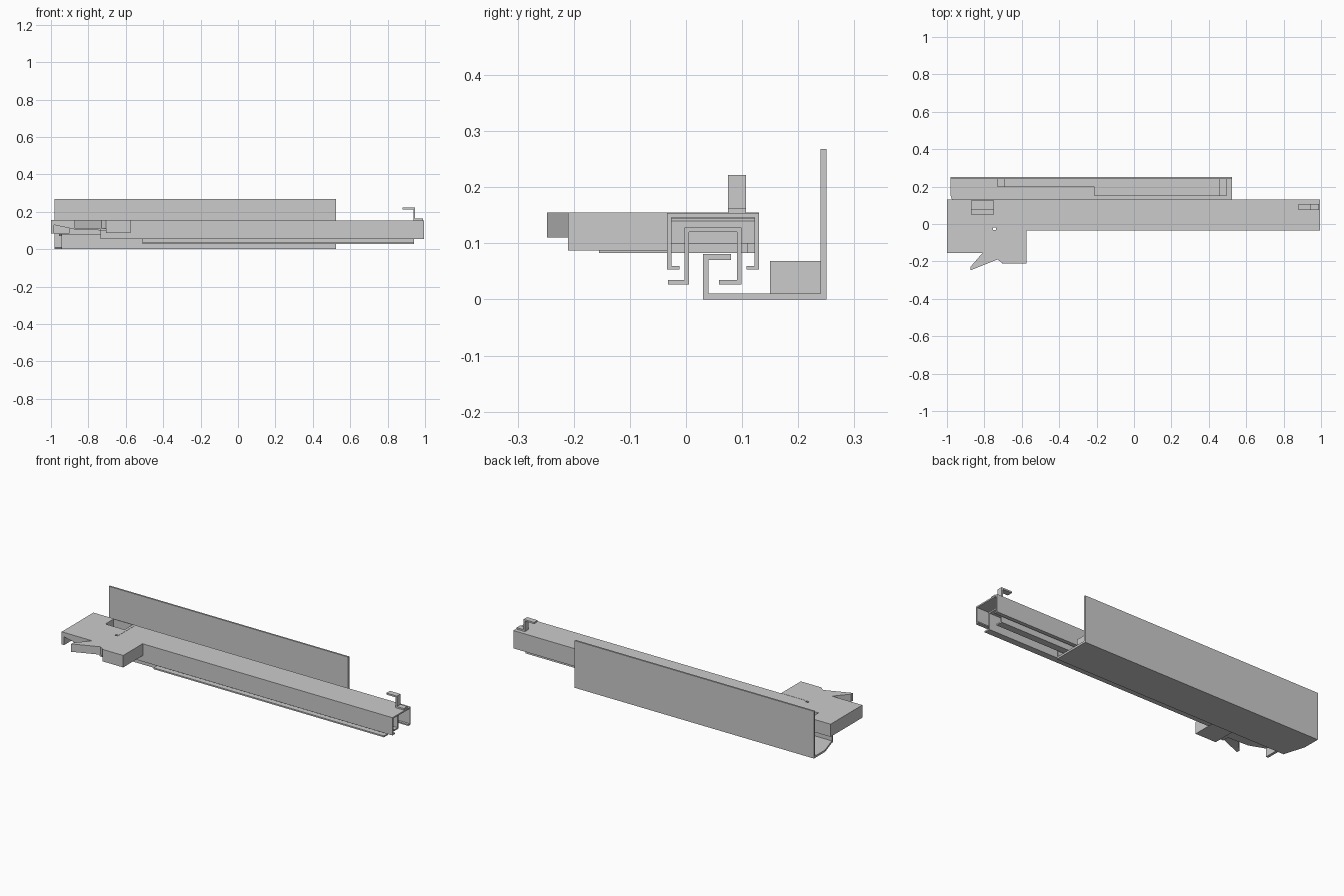
import bpy, bmesh
from mathutils import Vector


def prism(name, pts, lo, hi, axis):
    """Extrude a flat outline between lo and hi along the given axis."""
    def place(p, t):
        return {'x': (t, p[0], p[1]), 'y': (p[0], t, p[1]), 'z': (p[0], p[1], t)}[axis]
    bm = bmesh.new()
    face = bm.faces.new([bm.verts.new(place(p, lo)) for p in pts])
    move = Vector(place((0, 0), hi - lo))
    new = bmesh.ops.extrude_face_region(bm, geom=[face])['geom']
    bmesh.ops.translate(bm, vec=move, verts=[v for v in new if isinstance(v, bmesh.types.BMVert)])
    bmesh.ops.recalc_face_normals(bm, faces=bm.faces)
    mesh = bpy.data.meshes.new(name)
    bm.to_mesh(mesh)
    bm.free()
    ob = bpy.data.objects.new(name, mesh)
    bpy.context.collection.objects.link(ob)
    return ob


def box(name, x0, x1, y0, y1, z0, z1):
    return prism(name, [(x0, y0), (x1, y0), (x1, y1), (x0, y1)], z0, z1, 'z')


def cut(ob, cutter):
    cutter.hide_render = True
    cutter.display_type = 'WIRE'
    mod = ob.modifiers.new(cutter.name, 'BOOLEAN')
    mod.operation = 'DIFFERENCE'
    mod.solver = 'EXACT'
    mod.object = cutter


# Fixed rail: tall back wall, floor and hooked front lip, one floor corner clipped
fixed = prism('fixed_rail', [(0.03, 0), (0.25, 0), (0.25, 0.268), (0.24, 0.268), (0.24, 0.011),
                             (0.04, 0.011), (0.04, 0.07), (0.08, 0.07), (0.08, 0.081),
                             (0.03, 0.081)], -0.98, 0.525, 'x')
cut(fixed, prism('corner_cutter', [(-1.0, 0.15), (-0.98, 0.15), (-0.945, 0.04), (-0.945, 0.0),
                                   (-1.0, 0.0)], -0.05, 0.2, 'z'))

# Stepped tray inside the fixed rail with raised ends
prism('inner_tray', [(-0.73, 0.24), (-0.73, 0.198), (-0.21, 0.198), (-0.21, 0.15),
                     (0.495, 0.15), (0.495, 0.24)], 0.011, 0.03, 'z')
box('tray_left_stop', -0.73, -0.69, 0.198, 0.24, 0.03, 0.069)
box('tray_right_stop', 0.455, 0.495, 0.15, 0.24, 0.03, 0.069)

# Middle rail: inverted channel with both feet turned the same way
prism('middle_rail', [(-0.003, 0.128), (-0.003, 0.035), (-0.032, 0.035), (-0.032, 0.027),
                      (0.005, 0.027), (0.005, 0.12), (0.091, 0.12), (0.091, 0.035),
                      (0.059, 0.035), (0.059, 0.027), (0.099, 0.027), (0.099, 0.128)],
      -0.51, 0.94, 'x')

# Drawer rail: inverted channel with inward feet, mirrored about its centre line
half = [(-0.034, 0.154), (-0.034, 0.053), (-0.012, 0.053), (-0.012, 0.06),
        (-0.026, 0.06), (-0.026, 0.146)]
cy = 0.048
prism('drawer_rail', half + [(2 * cy - y, z) for y, z in reversed(half)], -0.735, 0.995, 'x')

# Rear hook standing on the drawer rail
prism('rear_hook', [(0.938, 0.154), (0.99, 0.154), (0.99, 0.163), (0.947, 0.163),
                    (0.947, 0.222), (0.88, 0.222), (0.88, 0.213), (0.938, 0.213)],
      0.075, 0.107, 'y')

# Catch body: sloped underside and a thin leg at the outer end, with a window
body = prism('catch_body', [(-1, 0.155), (-1, 0.083), (-0.985, 0.083), (-0.985, 0.13),
                            (-0.87, 0.105), (-0.71, 0.1), (-0.71, 0.14), (-0.735, 0.155)],
             -0.155, 0.13, 'y')
cut(body, box('window_cutter', -0.87, -0.75, 0.052, 0.126, 0.0, 0.3))
cut(body, box('pin_hole_cutter', -0.753, -0.737, -0.032, -0.02, 0.0, 0.3))
cut(body, box('rail_gap_cutter', -0.735, -0.7, -0.036, 0.14, 0.144, 0.3))
box('catch_rear_leg', -1.0, -0.9, 0.11, 0.13, 0.083, 0.14)

# Grip block beside the rail and its bridge to the body
box('grip_block', -0.705, -0.575, -0.21, -0.034, 0.087, 0.155)
box('grip_bridge', -0.737, -0.705, -0.19, -0.034, 0.1, 0.155)

# Release lever with pointed finger tip
prism('release_lever', [(-0.81, -0.155), (-0.875, -0.23), (-0.875, -0.248), (-0.73, -0.19),
                        (-0.705, -0.208), (-0.705, -0.15)], 0.11, 0.155, 'z')
